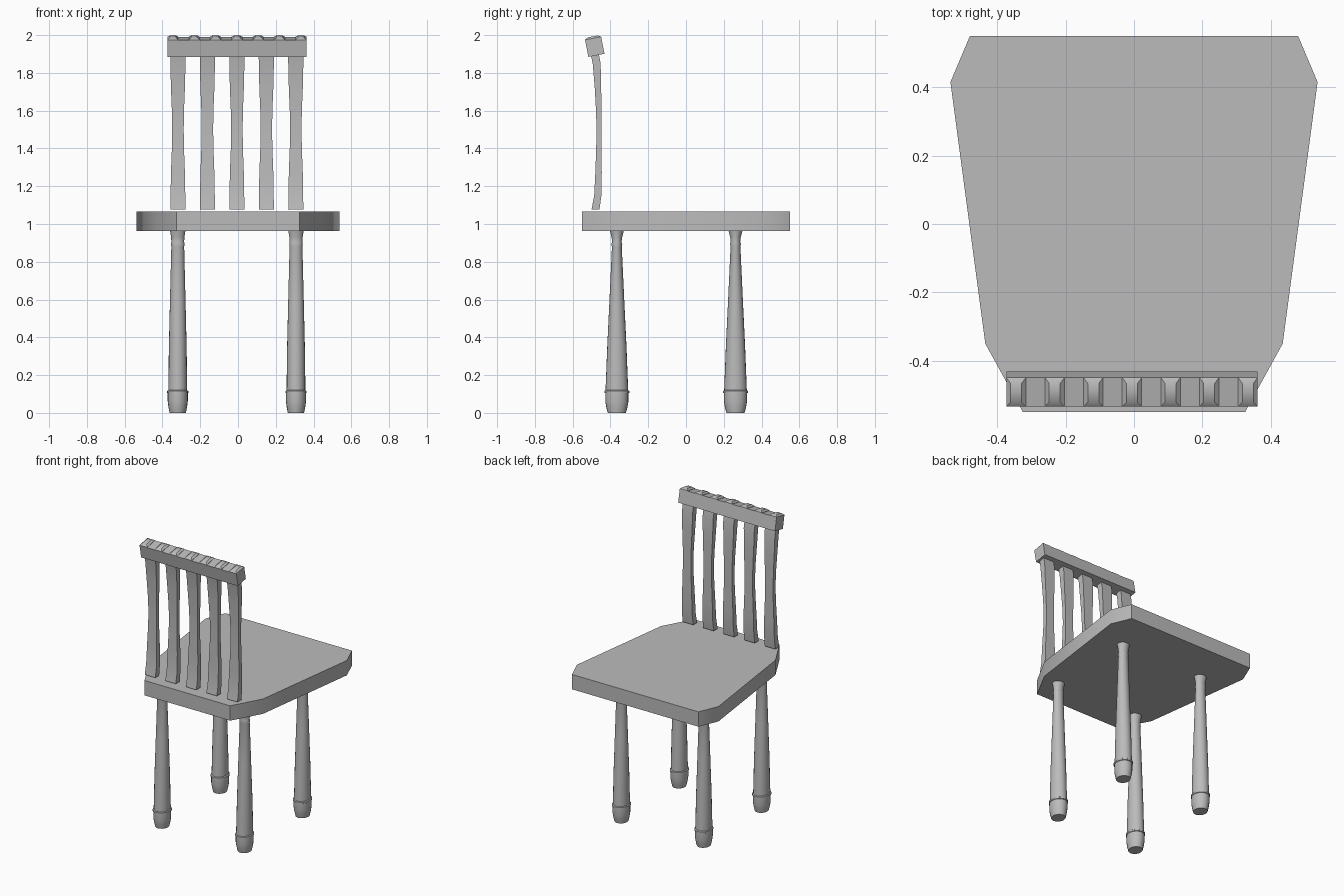
import bpy, bmesh, math
from mathutils import Matrix

cube = bpy.data.objects.get("Cube")
if cube:
    bpy.data.objects.remove(cube, do_unlink=True)

grey = bpy.data.materials.new("plain grey")
grey.use_nodes = True
grey.diffuse_color = (0.5, 0.5, 0.5, 1)
grey.node_tree.nodes["Principled BSDF"].inputs["Base Color"].default_value = grey.diffuse_color

MID = -0.006  # centre line of the back and legs


def finish(bm, name):
    """Turn a bmesh into a shaded object."""
    bmesh.ops.recalc_face_normals(bm, faces=bm.faces)
    mesh = bpy.data.meshes.new(name)
    bm.to_mesh(mesh)
    bm.free()
    mesh.materials.append(grey)
    obj = bpy.data.objects.new(name, mesh)
    bpy.context.collection.objects.link(obj)
    bpy.ops.object.select_all(action="DESELECT")
    obj.select_set(True)
    bpy.context.view_layer.objects.active = obj
    bpy.ops.object.shade_smooth_by_angle(angle=math.radians(35))
    return obj


def loft(bm, rings):
    """Skin a stack of point rings and cap both ends."""
    loops = [[bm.verts.new(p) for p in ring] for ring in rings]
    for a, b in zip(loops, loops[1:]):
        for i in range(len(a)):
            j = (i + 1) % len(a)
            bm.faces.new((a[i], a[j], b[j], b[i]))
    bm.faces.new(loops[0][::-1])
    bm.faces.new(loops[-1])


def rect(x, y, z, w, d, slope=0):
    """Four corners of a level or y-sloped rectangle."""
    return [(x + sx * w / 2, y + sy * d / 2, z + sy * d / 2 * slope)
            for sx, sy in ((-1, -1), (1, -1), (1, 1), (-1, 1))]


# Seat: tapered slab with clipped corners
half = [(0.325, -0.55), (0.435, -0.35), (0.537, 0.415), (0.48, 0.55)]
outline = half + [(-x, y) for x, y in reversed(half)]
bm = bmesh.new()
loft(bm, [[(x, y, z) for x, y in outline] for z in (0.963, 1.065)])
finish(bm, "seat")

# Legs: turned profile of (height, x radius, y radius)
profile = [(0, 0.043, 0.048), (0.03, 0.049, 0.056), (0.06, 0.053, 0.061),
           (0.104, 0.053, 0.061), (0.106, 0.056, 0.066), (0.116, 0.056, 0.066),
           (0.12, 0.05, 0.06), (0.35, 0.047, 0.051), (0.6, 0.041, 0.039),
           (0.88, 0.034, 0.026), (0.893, 0.036, 0.029), (0.905, 0.034, 0.025),
           (0.93, 0.035, 0.028), (0.965, 0.041, 0.037)]
SIDES = 20
for depth, y in (("back", -0.366), ("front", 0.262)):
    for side, sx in (("left", 1), ("right", -1)):
        bm = bmesh.new()
        loft(bm, [[(MID + sx * 0.313 + rx * math.cos(math.tau * i / SIDES),
                    y + ry * math.sin(math.tau * i / SIDES), z)
                   for i in range(SIDES)] for z, rx, ry in profile])
        finish(bm, f"{depth}_{side}_leg")

# Slats: (height, y, width, thickness), waisted and gently bowed
slat = [(1.077, -0.479, 0.08, 0.042), (1.15, -0.467, 0.078, 0.038),
        (1.27, -0.463, 0.074, 0.034), (1.4, -0.461, 0.064, 0.029),
        (1.5, -0.46, 0.061, 0.027), (1.6, -0.462, 0.064, 0.029),
        (1.72, -0.466, 0.074, 0.034), (1.85, -0.473, 0.08, 0.042),
        (1.92, -0.487, 0.081, 0.042)]
for n in range(5):
    bm = bmesh.new()
    loft(bm, [rect(MID + (n - 2) * 0.156, y, z, w, d) for z, y, w, d in slat])
    finish(bm, f"slat_{n + 1}")

# Top rail: leaning bar, with a row of bevelled studs on its upper face
lean = Matrix.Translation((MID, -0.483, 1.938)) @ Matrix.Rotation(math.radians(11), 4, "X")
TOP = 0.044
bm = bmesh.new()
loft(bm, [rect(0, 0, z, 0.735, 0.087) for z in (-0.046, TOP)])
finish(bm, "top_rail").matrix_world = lean
for n in range(7):
    x = (n - 3) * 0.113
    bm = bmesh.new()
    loft(bm, [rect(x, 0, TOP - 0.002, 0.057, 0.087), rect(x, 0, TOP + 0.002, 0.057, 0.087),
              rect(x, 0, TOP + 0.012, 0.032, 0.055)])
    finish(bm, f"rail_stud_{n + 1}").matrix_world = lean
